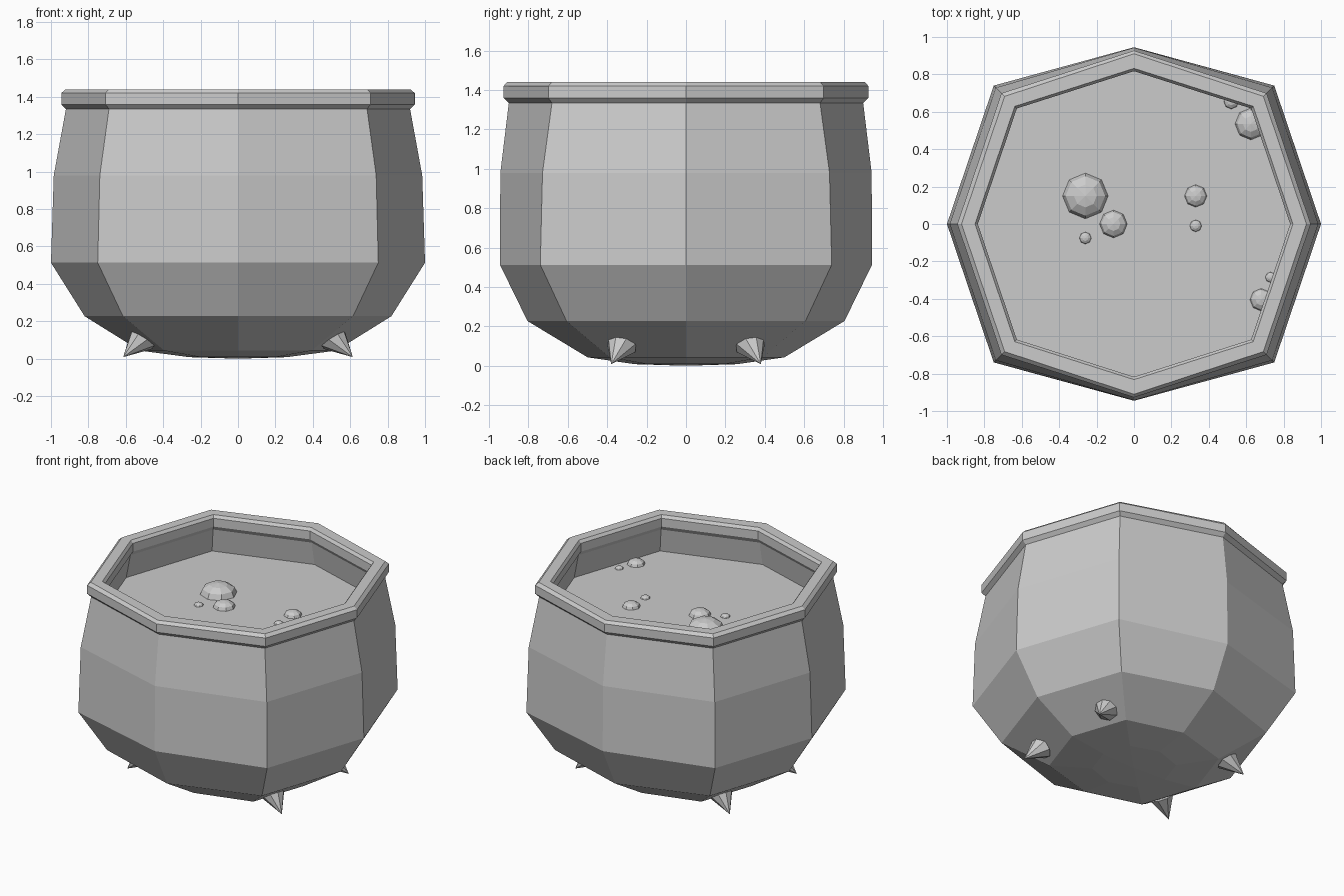
import bpy, bmesh
from mathutils import Vector

if "Cube" in bpy.data.objects:
    bpy.data.objects.remove(bpy.data.objects["Cube"])


def finish(bm, name):
    bmesh.ops.recalc_face_normals(bm, faces=bm.faces)
    mesh = bpy.data.meshes.new(name)
    bm.to_mesh(mesh)
    bm.free()
    obj = bpy.data.objects.new(name, mesh)
    bpy.context.collection.objects.link(obj)
    return obj


def ring(bm, rx, ry, z):
    # slightly squared octagon with corners on both axes
    dx, dy = 0.75 * rx, 0.74 * rx
    pts = [(rx, 0), (dx, dy), (0, ry), (-dx, dy),
           (-rx, 0), (-dx, -dy), (0, -ry), (dx, -dy)]
    return [bm.verts.new((x, y, z)) for x, y in pts]


def loft(name, profile, tip=None):
    bm = bmesh.new()
    rings = [ring(bm, *p) for p in profile]
    for a, b in zip(rings, rings[1:]):
        for i in range(8):
            j = (i + 1) % 8
            bm.faces.new((a[i], a[j], b[j], b[i]))
    if tip is not None:
        c = bm.verts.new((0, 0, tip))
        for i in range(8):
            bm.faces.new((rings[0][i], c, rings[0][(i + 1) % 8]))
    return finish(bm, name)


# Pot: outside, rolled rim and inner wall (rx, ry, z)
loft("pot", [
    (0.26, 0.26, 0.008), (0.525, 0.50, 0.043), (0.82, 0.805, 0.227),
    (1.00, 0.945, 0.513), (0.985, 0.943, 0.98), (0.92, 0.90, 1.335),
    (0.945, 0.927, 1.36), (0.945, 0.927, 1.42), (0.922, 0.91, 1.44),
    (0.85, 0.832, 1.44), (0.835, 0.817, 1.42), (0.835, 0.817, 1.36),
    (0.855, 0.835, 1.33), (0.89, 0.87, 1.15),
], tip=0.0)

# Liquid surface
bm = bmesh.new()
bm.faces.new(ring(bm, 0.89, 0.87, 1.16))
finish(bm, "liquid")

# Bubbles (x, y, radius)
bubbles = [(-0.26, 0.15, 0.122), (-0.11, 0.0, 0.074), (-0.26, -0.075, 0.032),
           (0.33, 0.15, 0.06), (0.33, -0.01, 0.032), (0.625, 0.535, 0.085),
           (0.52, 0.655, 0.04), (0.68, -0.405, 0.06), (0.73, -0.285, 0.028)]
for n, (x, y, r) in enumerate(bubbles):
    bm = bmesh.new()
    bmesh.ops.create_uvsphere(bm, u_segments=8, v_segments=6, radius=r)
    obj = finish(bm, f"bubble_{n + 1}")
    obj.location = (x, y, 1.16)
    obj.scale.z = 0.6

# Four pointed feet, slanting outwards
for sx in (-1, 1):
    for sy in (-1, 1):
        tip = Vector((0.614 * sx, 0.38 * sy, 0.008))
        base = Vector((0.508 * sx, 0.327 * sy, 0.113))
        axis = tip - base
        bm = bmesh.new()
        bmesh.ops.create_cone(bm, cap_ends=True, segments=8, radius1=0.082,
                              radius2=0, depth=axis.length)
        side = ("left" if sx < 0 else "right")
        end = ("front" if sy < 0 else "back")
        obj = finish(bm, f"foot_{end}_{side}")
        obj.location = (tip + base) / 2
        obj.rotation_euler = axis.to_track_quat('Z', 'Y').to_euler()
